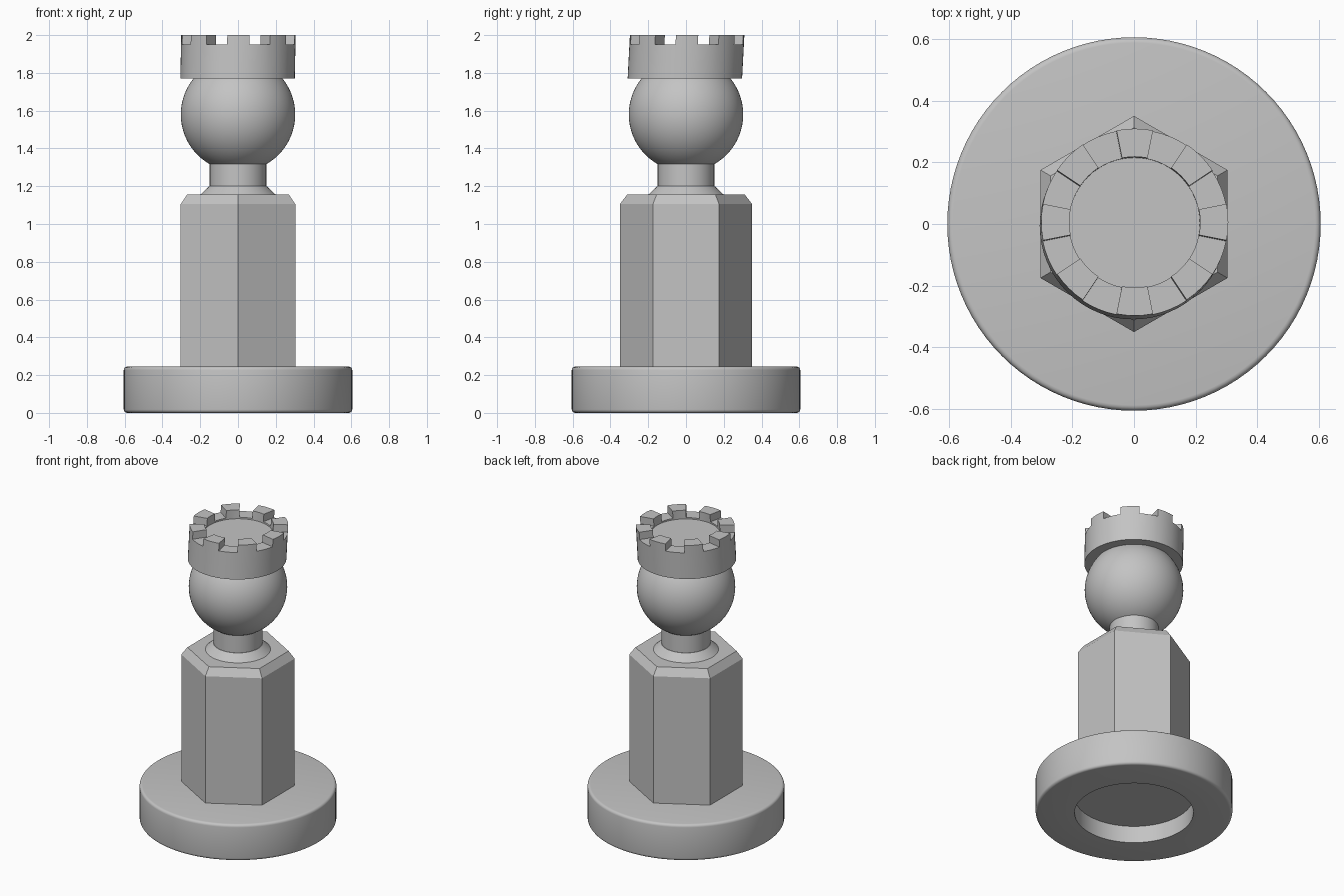
import bpy
import bmesh
import math

if "Cube" in bpy.data.objects:
    bpy.data.objects.remove(bpy.data.objects["Cube"], do_unlink=True)

# Single grey material
grey = bpy.data.materials.new("plain grey")
grey.use_nodes = True
COLOUR = (0.55, 0.55, 0.55, 1.0)
grey.diffuse_color = COLOUR
grey.node_tree.nodes["Principled BSDF"].inputs["Base Color"].default_value = COLOUR


def lathe(profile, sides, phase=0.0):
    """Turn (radius, height) points, listed bottom to top, about the z axis."""
    bm = bmesh.new()
    rings = []
    for r, z in profile:
        if r == 0:
            rings.append([bm.verts.new((0, 0, z))] * sides)
            continue
        angles = [phase + math.tau * i / sides for i in range(sides)]
        rings.append([bm.verts.new((r * math.cos(a), r * math.sin(a), z)) for a in angles])
    for low, high in zip(rings, rings[1:]):
        for i in range(sides):
            j = (i + 1) % sides
            corners = dict.fromkeys((low[i], low[j], high[j], high[i]))
            bm.faces.new(list(corners))
    return bm


def finish(bm, name):
    """Make an object from the mesh, with smooth shading and sharp edges kept."""
    bmesh.ops.recalc_face_normals(bm, faces=bm.faces)
    mesh = bpy.data.meshes.new(name)
    bm.to_mesh(mesh)
    bm.free()
    mesh.materials.append(grey)
    obj = bpy.data.objects.new(name, mesh)
    bpy.context.collection.objects.link(obj)
    bpy.ops.object.select_all(action="DESELECT")
    obj.select_set(True)
    bpy.context.view_layer.objects.active = obj
    bpy.ops.object.shade_smooth_by_angle(angle=math.radians(30))
    return obj


# Round base with softened rims and a recess underneath
BASE_R, BASE_TOP, RIM = 0.605, 0.245, 0.018
steps = [math.radians(a) for a in (0, 22.5, 45, 67.5, 90)]
lower = [(BASE_R - RIM + RIM * math.sin(a), RIM - RIM * math.cos(a)) for a in steps]
upper = [(r, BASE_TOP - z) for r, z in reversed(lower)]
recess = [(0, 0.115), (0.365, 0.115), (0.365, 0)]
finish(lathe(recess + lower + upper + [(0, BASE_TOP)], 96), "base")

# Hexagonal body with a chamfered top
finish(lathe([(0, 0.2), (0.35, 0.2), (0.35, 1.105), (0.312, 1.155), (0, 1.155)],
             6, math.pi / 2), "hexagonal_body")

# Sloped collar and neck
finish(lathe([(0, 1.15), (0.2, 1.15), (0.2, 1.155), (0.152, 1.2), (0, 1.2)], 64), "collar")
finish(lathe([(0, 1.18), (0.15, 1.18), (0.15, 1.36), (0, 1.36)], 64), "neck")

# Ball head
ball = bmesh.new()
bmesh.ops.create_uvsphere(ball, u_segments=64, v_segments=32, radius=0.303)
bmesh.ops.translate(ball, verts=ball.verts, vec=(0, 0, 1.58))
finish(ball, "head")

# Crown: solid drum with a shallow dished top
LOW, RING, TOP = 1.77, 1.95, 2.0
crown = lathe([(0, LOW), (0.303, LOW), (0.303, RING), (0.212, RING),
               (0.212, RING - 0.01), (0, RING - 0.01)], 64)
bmesh.ops.recalc_face_normals(crown, faces=crown.faces)


# Eight raised teeth pulled up from the rim
def is_tooth(face):
    c = face.calc_center_median()
    offset = math.degrees(math.atan2(c.y, c.x)) % 45
    on_rim = abs(c.z - RING) < 0.001
    return on_rim and min(offset, 45 - offset) < 11.25


teeth = [f for f in crown.faces if is_tooth(f)]
raised = bmesh.ops.extrude_face_region(crown, geom=teeth)["geom"]
for v in raised:
    if isinstance(v, bmesh.types.BMVert):
        v.co.z = TOP
bmesh.ops.delete(crown, geom=[f for f in teeth if f.is_valid], context="FACES")

# The crown leans very slightly
for v in crown.verts:
    t = (v.co.z - LOW) / (TOP - LOW) - 0.5
    v.co.x += 0.005 * t
    v.co.y += 0.012 * t
finish(crown, "crown")
